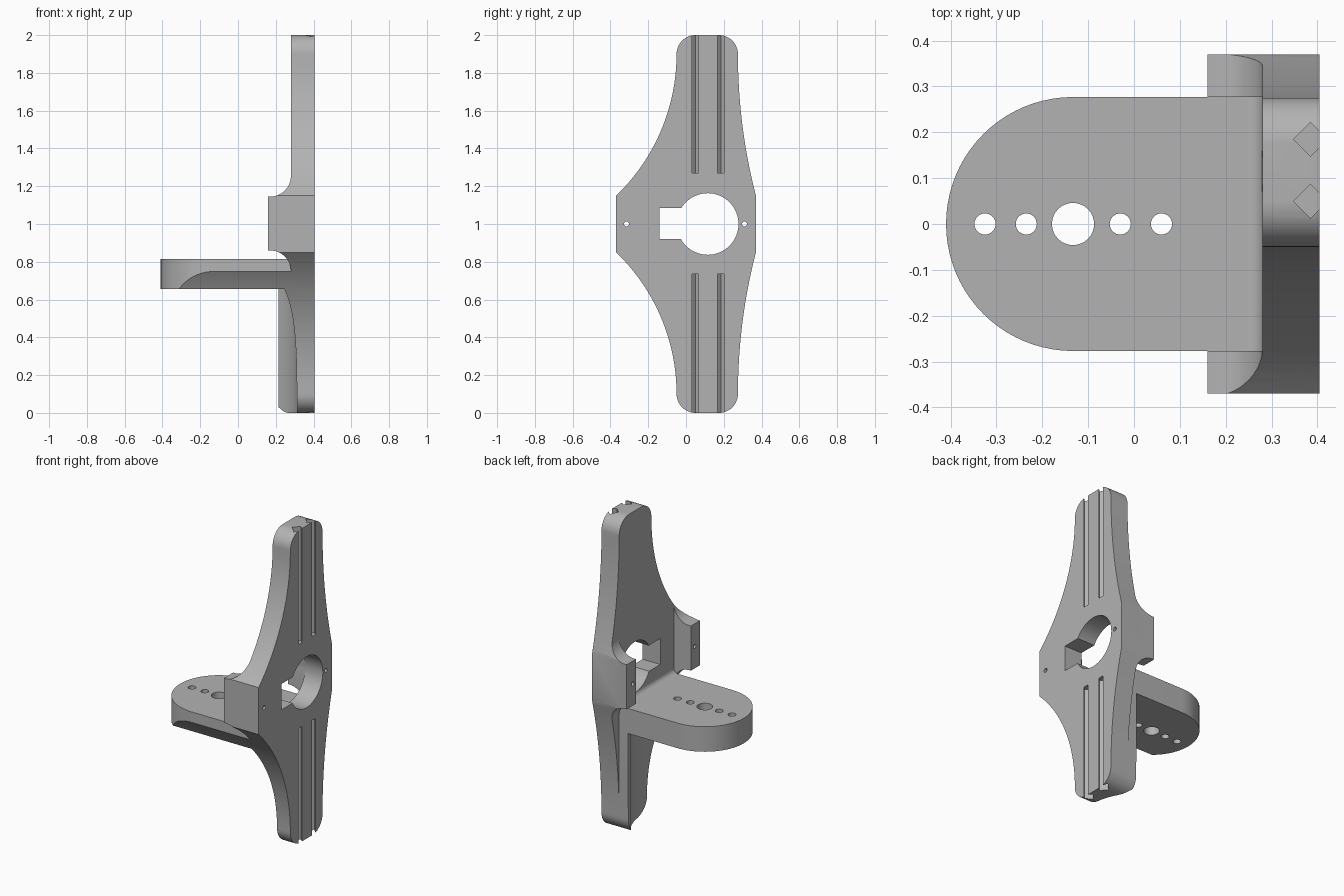
import bpy, bmesh
from math import sin, cos, pi, asin, radians

cube = bpy.data.objects.get("Cube")
if cube:
    bpy.data.objects.remove(cube, do_unlink=True)

grey = bpy.data.materials.new("plain grey")
grey.use_nodes = True
color = (0.45, 0.45, 0.45, 1)
grey.diffuse_color = color
grey.node_tree.nodes["Principled BSDF"].inputs["Base Color"].default_value = color

PLACE = {"x": lambda u, v, w: (w, u, v),   # profile in y, z
         "y": lambda u, v, w: (u, w, v),   # profile in x, z
         "z": lambda u, v, w: (u, v, w)}   # profile in x, y


def prism(name, profile, axis, low, high):
    """Extrude a flat profile along an axis."""
    bm = bmesh.new()
    face = bm.faces.new([bm.verts.new(PLACE[axis](u, v, low)) for u, v in profile])
    top = bmesh.ops.extrude_face_region(bm, geom=[face])["geom"]
    offset = PLACE[axis](0, 0, high - low)
    bmesh.ops.translate(bm, vec=offset, verts=[g for g in top if isinstance(g, bmesh.types.BMVert)])
    bmesh.ops.recalc_face_normals(bm, faces=bm.faces)
    mesh = bpy.data.meshes.new(name)
    bm.to_mesh(mesh)
    bm.free()
    mesh.materials.append(grey)
    obj = bpy.data.objects.new(name, mesh)
    bpy.context.collection.objects.link(obj)
    return obj


def arc(cu, cv, r, start, end, steps):
    angles = [start + (end - start) * i / steps for i in range(steps + 1)]
    return [(cu + r * cos(a), cv + r * sin(a)) for a in angles]


def rect(u0, u1, v0, v1):
    return [(u0, v0), (u1, v0), (u1, v1), (u0, v1)]


def circle(cu, cv, r, steps=48):
    return arc(cu, cv, r, 0, 2 * pi, steps)[:-1]


def combine(target, tool, operation):
    """Apply a boolean and discard the tool."""
    mod = target.modifiers.new("cut", "BOOLEAN")
    mod.operation, mod.solver, mod.object = operation, "EXACT", tool
    bpy.context.view_layer.objects.active = target
    bpy.ops.object.modifier_apply(modifier=mod.name)
    bpy.data.objects.remove(tool, do_unlink=True)


BACK, FACE, HALF = 0.405, 0.28, 0.277


def flank(wide, narrow):
    """Hollow curved edge from the waist up to the rounded tip corner."""
    run, rise = abs(wide - narrow), 0.75
    r = (rise ** 2 + run ** 2) / (2 * run)
    a = asin(rise / r)
    side = 1 if wide > 0 else -1
    return [(narrow + side * (r - r * cos(t)), 1.9 - r * sin(t))
            for t in [a * (1 - i / 24) for i in range(25)]]


# Overall silhouette: upper half mirrored about the waist
upper = flank(0.37, 0.275) + arc(0.175, 1.9, 0.1, 0, pi / 2, 12)[1:]
upper += arc(0.05, 1.9, 0.1, pi / 2, pi, 12) + flank(-0.37, -0.05)[::-1][1:]
outline = prism("outline", upper + [(y, 2 - z) for y, z in reversed(upper)], "x", -0.6, BACK)

# Back plate with a thicker lower saddle, hollowed along its length
body = prism("bracket_body", rect(-0.5, 0.5, -0.1, 2.1), "x", FACE, 0.5)
combine(body, prism("saddle", rect(0.215, 0.5, -HALF, HALF), "z", -0.2, 0.7), "UNION")
combine(body, prism("saddle_hollow", circle(-0.04, 0, 0.355, 96), "z", -0.3, 0.66), "DIFFERENCE")

# Shelf with a round end and a small fillet against the plate
shelf = arc(-0.133, 0, HALF, pi / 2, 3 * pi / 2, 40) + [(0.35, -HALF), (0.35, HALF)]
combine(body, prism("shelf", shelf, "z", 0.655, 0.815), "UNION")
fillet = arc(0.25, 0.845, 0.03, -pi / 2, 0, 6) + [(0.3, 0.845), (0.3, 0.8), (0.25, 0.8)]
combine(body, prism("shelf_fillet", fillet, "y", -HALF, HALF), "UNION")

# Side blocks that sweep into the plate above and below
block = arc(0.17, 1.255, 0.11, 0, -pi / 2, 16) + [(0.16, 1.145), (0.16, 0.86)]
block += arc(0.17, 0.75, 0.11, pi / 2, 0, 16) + [(0.35, 0.75), (0.35, 1.255)]
for low, high in ((-0.5, -HALF), (HALF, 0.5)):
    combine(body, prism("side_block", block, "y", low, high), "UNION")

combine(body, outline, "INTERSECT")

# Keyhole opening
keyhole = prism("keyhole", circle(0.115, 1.0, 0.163, 64), "x", 0.1, 0.6)
combine(keyhole, prism("key_slot", rect(-0.14, 0.1, 0.92, 1.085), "x", 0.1, 0.6), "UNION")
combine(body, keyhole, "DIFFERENCE")

# Screw holes through the side blocks
for y in (-0.315, 0.31):
    combine(body, prism("screw_hole", circle(y, 1.0, 0.013, 20), "x", 0, 0.6), "DIFFERENCE")

# Row of shelf holes
for x, r in ((-0.325, 0.023), (-0.235, 0.023), (-0.133, 0.046), (-0.03, 0.023), (0.06, 0.023)):
    combine(body, prism("shelf_hole", circle(x, 0, r, 32), "z", 0.5, 0.83), "DIFFERENCE")

# Diamond grooves along both arms
for y in (0.05, 0.185):
    for low, high in ((-0.1, 0.735), (1.27, 2.1)):
        combine(body, prism("groove", circle(0.385, y, 0.037, 4), "z", low, high), "DIFFERENCE")

bpy.ops.object.select_all(action="DESELECT")
body.select_set(True)
bpy.context.view_layer.objects.active = body
bpy.ops.object.shade_smooth_by_angle(angle=radians(25))
